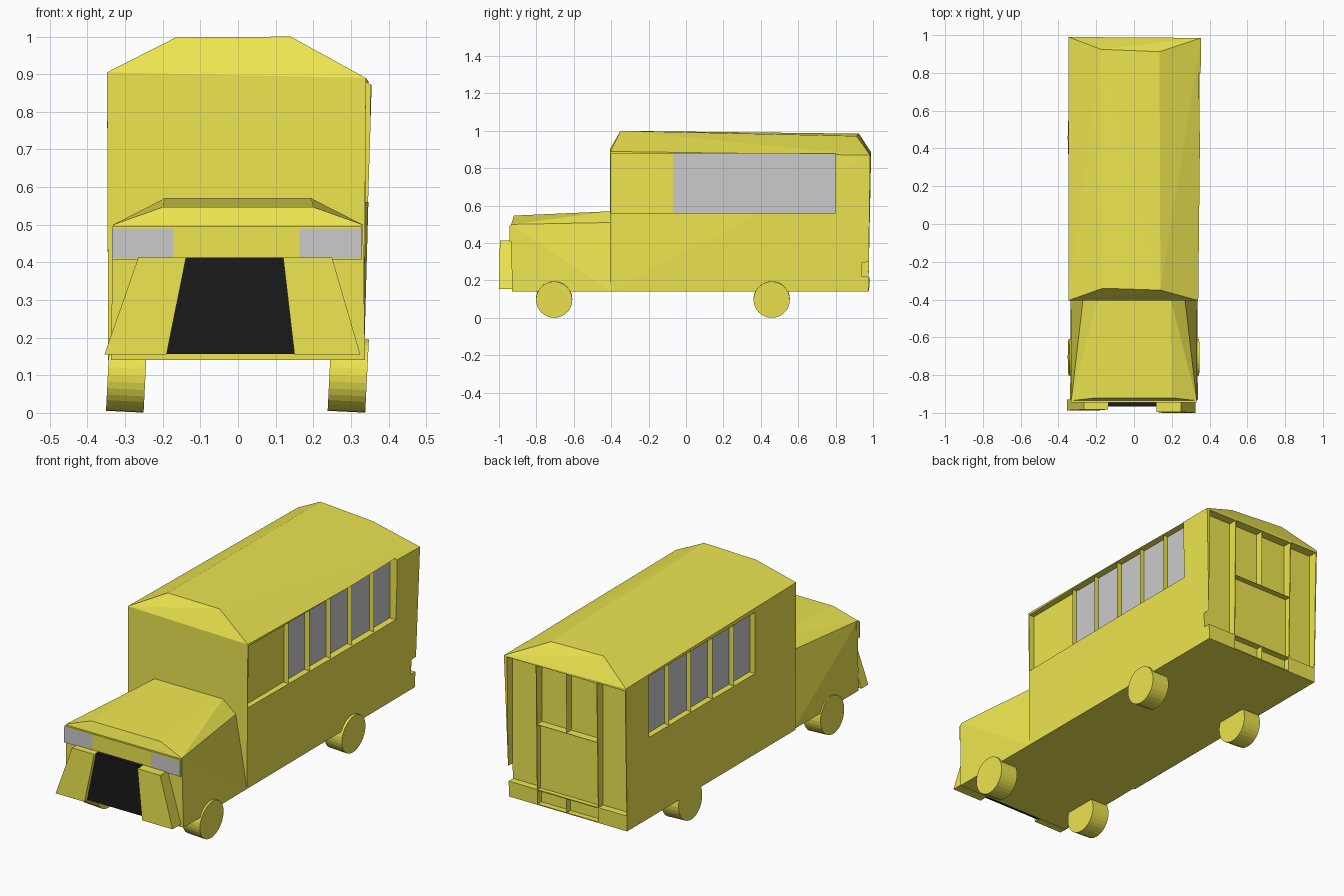
import bpy, bmesh
from math import pi

if "Cube" in bpy.data.objects:
    bpy.data.objects.remove(bpy.data.objects["Cube"])

yellow = bpy.data.materials.new("yellow_paint")
yellow.diffuse_color = (0.85, 0.79, 0.08, 1)
yellow.use_nodes = True
yellow.node_tree.nodes["Principled BSDF"].inputs["Base Color"].default_value = yellow.diffuse_color
black = bpy.data.materials.new("black_grille")
black.diffuse_color = (0.01, 0.01, 0.01, 1)
black.use_nodes = True
black.node_tree.nodes["Principled BSDF"].inputs["Base Color"].default_value = black.diffuse_color


def finish(bm, name, mat):
    me = bpy.data.meshes.new(name)
    bmesh.ops.recalc_face_normals(bm, faces=bm.faces)
    bm.to_mesh(me)
    bm.free()
    ob = bpy.data.objects.new(name, me)
    bpy.context.collection.objects.link(ob)
    if mat:
        me.materials.append(mat)
    return ob


def hull(name, pts, mat=yellow):
    bm = bmesh.new()
    for p in pts:
        bm.verts.new(p)
    bmesh.ops.convex_hull(bm, input=bm.verts)
    bmesh.ops.dissolve_limit(bm, angle_limit=0.01, verts=bm.verts, edges=bm.edges)
    return finish(bm, name, mat)


def box(name, x, y, z, mat=yellow):
    return hull(name, [(a, b, c) for a in x for b in y for c in z], mat)


def quad(name, pts, mat=yellow):
    bm = bmesh.new()
    bm.faces.new([bm.verts.new(p) for p in pts])
    return finish(bm, name, mat)


# passenger body with bevelled roof
body = hull("body", [
    (-.345, -.405, .14), (.335, -.405, .14), (-.345, .975, .14), (.332, .975, .14),
    (-.348, -.405, .905), (.34, -.405, .89), (-.348, .99, .885), (.355, .985, .87),
    (-.165, -.34, .998), (.14, -.35, 1.0), (-.175, .925, .985), (.135, .912, .972)])

# recesses: side windows, front right door, rear door panels
recesses = [
    ((.31, .5), (-.4, .80), (.56, .878)),
    ((-.5, -.315), (-.07, .80), (.56, .878)),
    ((.172, .337), (.94, 1.1), (.22, .866)),
    ((-.342, -.182), (.94, 1.1), (.22, .872)),
    ((-.178, .168), (.94, 1.1), (.56, .868)),
    ((-.178, .168), (.952, 1.1), (.22, .558)),
    ((-.178, .168), (.945, 1.1), (.145, .215)),
]
for r in recesses:
    cutter = box("cutter", *r)
    cutter.hide_render = True
    mod = body.modifiers.new("recess", "BOOLEAN")
    mod.object = cutter
    mod.operation = 'DIFFERENCE'
    mod.solver = 'EXACT'
    bpy.context.view_layer.objects.active = body
    bpy.ops.object.modifier_apply(modifier=mod.name)
    bpy.data.objects.remove(cutter)

# window panes with thin dividers between them
stops = [-.07, .10, .275, .45, .63, .80]
for side, inner, outer in (("right", .312, .339), ("left", -.317, -.345)):
    quad(side + "_window_panes", [(inner, stops[0], .562), (inner, stops[-1], .562),
                                  (inner, stops[-1], .876), (inner, stops[0], .876)], None)
    for y in stops[:-1]:
        quad(side + "_window_divider", [(inner, y, .56), (outer, y, .56),
                                        (outer, y, .878), (inner, y, .878)])

# rear centre dividers
for z0, z1 in ((.56, .868), (.145, .215)):
    quad("rear_divider", [(0, .94, z0), (0, .978, z0), (0, .985, z1), (0, .94, z1)])

# hood, narrowing towards the windscreen
hull("hood", [(s * x, y, z) for s in (-1, 1) for x, y, z in (
    (.338, -.93, .14), (.335, -.40, .14), (.332, -.935, .50), (.27, -.40, .51),
    (.2, -.92, .547), (.195, -.40, .57))])

# front brow holding the headlights
box("front_brow", (-.334, .33), (-.945, -.92), (.408, .495))
for name, x0, x1 in (("left_headlight", -.335, -.173), ("right_headlight", .163, .33)):
    quad(name, [(x0, -.947, .41), (x1, -.947, .41), (x1, -.947, .49), (x0, -.947, .49)], None)

# sloping fenders either side of the grille
for name, front, top, low in (("left_fender", -.987, (-.265, -.138), (-.355, -.19)),
                              ("right_fender", -1.0, (.12, .25), (.15, .325))):
    hull(name, [(x, y, z) for xs, z, f in ((top, .413, front + .005), (low, .155, front))
                for x in xs for y in (f, -.93)])

# grille
hull("grille", [(x, y, z) for y in (-.965, -.93) for x, z in (
    (-.14, .413), (.12, .413), (.15, .157), (-.19, .157))], black)

# wheels, slightly cambered
for side, x, tilt in (("right", .293, -.05), ("left", -.296, -.05)):
    for end, y in (("front", -.705), ("rear", .458)):
        bm = bmesh.new()
        bmesh.ops.create_cone(bm, cap_ends=True, segments=32, radius1=.097, radius2=.097, depth=.1)
        wheel = finish(bm, f"{side}_{end}_wheel", yellow)
        wheel.location = (x, y, .1)
        wheel.rotation_euler = (0, pi / 2 - tilt, 0)
